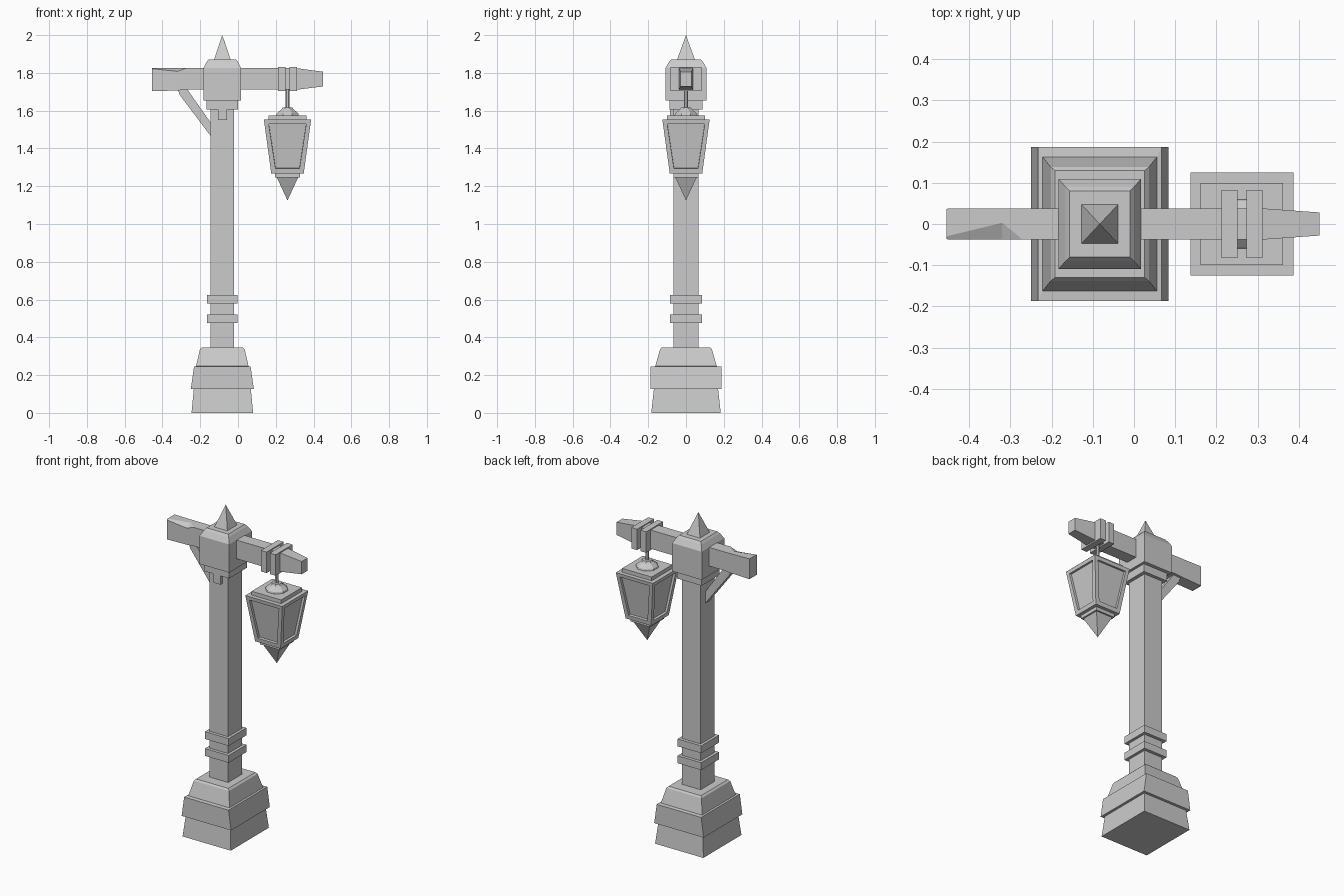
import bpy, bmesh, math

if "Cube" in bpy.data.objects:
    bpy.data.objects.remove(bpy.data.objects["Cube"])

mat = bpy.data.materials.new("stone grey")
mat.diffuse_color = (0.6, 0.6, 0.6, 1)
mat.use_nodes = True
mat.node_tree.nodes["Principled BSDF"].inputs["Base Color"].default_value = mat.diffuse_color
PX = -0.083   # post axis
LX = 0.262    # lantern axis


def loft(name, rings, inset=None):
    """Skin a list of equal-length point loops and cap both ends."""
    bm = bmesh.new()
    loops = [[bm.verts.new(p) for p in r] for r in rings]
    n = len(loops[0])
    sides = []
    for a, b in zip(loops, loops[1:]):
        for i in range(n):
            j = (i + 1) % n
            sides.append(bm.faces.new((a[i], a[j], b[j], b[i])))
    bm.faces.new(loops[0])
    bm.faces.new(loops[-1])
    bmesh.ops.recalc_face_normals(bm, faces=bm.faces)
    if inset:
        bmesh.ops.inset_individual(bm, faces=sides, thickness=inset[0])
        bmesh.ops.inset_individual(bm, faces=sides, thickness=0.001, depth=-inset[1])
    bmesh.ops.remove_doubles(bm, verts=bm.verts, dist=0.0002)
    me = bpy.data.meshes.new(name)
    bm.to_mesh(me)
    bm.free()
    me.materials.append(mat)
    ob = bpy.data.objects.new(name, me)
    bpy.context.collection.objects.link(ob)
    return ob


def tiers(name, cx, levels, inset=None):
    """Stack of rectangles: (z, half x, half y)."""
    return loft(name, [[(cx - x, -y, z), (cx + x, -y, z), (cx + x, y, z), (cx - x, y, z)]
                       for z, x, y in levels], inset)


def turned(name, cx, levels, n=8):
    """Stack of n-gons: (z, radius)."""
    return loft(name, [[(cx + r * math.cos((i + .5) * math.tau / n),
                         r * math.sin((i + .5) * math.tau / n), z) for i in range(n)]
                       for z, r in levels])


def box(name, x0, x1, y0, y1, z0, z1):
    return loft(name, [[(x0, y0, z), (x1, y0, z), (x1, y1, z), (x0, y1, z)] for z in (z0, z1)])


# Stepped plinth
tiers("plinth", PX, [(0, .163, .184), (.126, .151, .17), (.126, .167, .187), (.245, .15, .187),
                     (.247, .139, .163), (.335, .119, .138), (.345, .109, .13)])

# Post with two bands
tiers("post", PX, [(.34, .063, .067), (1.62, .063, .067)])
for i, z in enumerate((.477, .58)):
    tiers("post_band_%d" % (i + 1), PX, [(z, .08, .086), (z + .045, .08, .086)])

# Head block, collar, finial and front peg
tiers("collar", PX, [(1.605, .084, .087), (1.655, .084, .087)])
tiers("head_block", PX, [(1.653, .1, .109), (1.825, .1, .109), (1.858, .083, .09), (1.87, .073, .08)])
tiers("finial", PX, [(1.868, .045, .048), (2.0, .0001, .0001)])
box("peg", PX - .024, PX + .024, -.085, -.05, 1.55, 1.61)

# Cross arm: (x, half y, bottom z, top z, ridge y, chipped front z)
arm = [(-.455, .037, 1.703, 1.827, -.030, 1.822), (-.32, .038, 1.707, 1.825, .003, 1.808),
       (-.275, .038, 1.711, 1.825, -.034, 1.825), (.31, .038, 1.711, 1.825, -.034, 1.825),
       (.45, .028, 1.728, 1.806, -.025, 1.806)]
loft("cross_arm", [[(x, -w, b), (x, w, b), (x, w, t), (x, r, t), (x, -w, c)]
                   for x, w, b, t, r, c in arm])

# Diagonal brace under the short end
loft("brace", [[(x, y, z) for x, z in ((-.32, 1.715), (-.27, 1.715), (-.14, 1.53),
                                       (-.14, 1.46), (-.308, 1.682))] for y in (-.022, .022)])

# Two straps around the arm
for i, x in enumerate((.212, .273)):
    box("strap_%d" % (i + 1), x, x + .039, -.082, .082, 1.703, 1.831)

# Hanging rod and lantern
turned("hanging_rod", LX, [(1.60, .011), (1.72, .011)])
turned("lantern_dome", LX, [(1.57, .066), (1.585, .062), (1.608, .034), (1.618, .028)])
tiers("lantern_lid", LX, [(1.545, .1, .1), (1.575, .1, .1)])
tiers("lantern_body", LX, [(1.268, .086, .086), (1.552, .125, .125)], inset=(.034, .014))
tiers("lantern_foot", LX, [(1.247, .066, .066), (1.27, .066, .066)])
tiers("lantern_point", LX, [(1.125, .0001, .0001), (1.25, .058, .058)])
